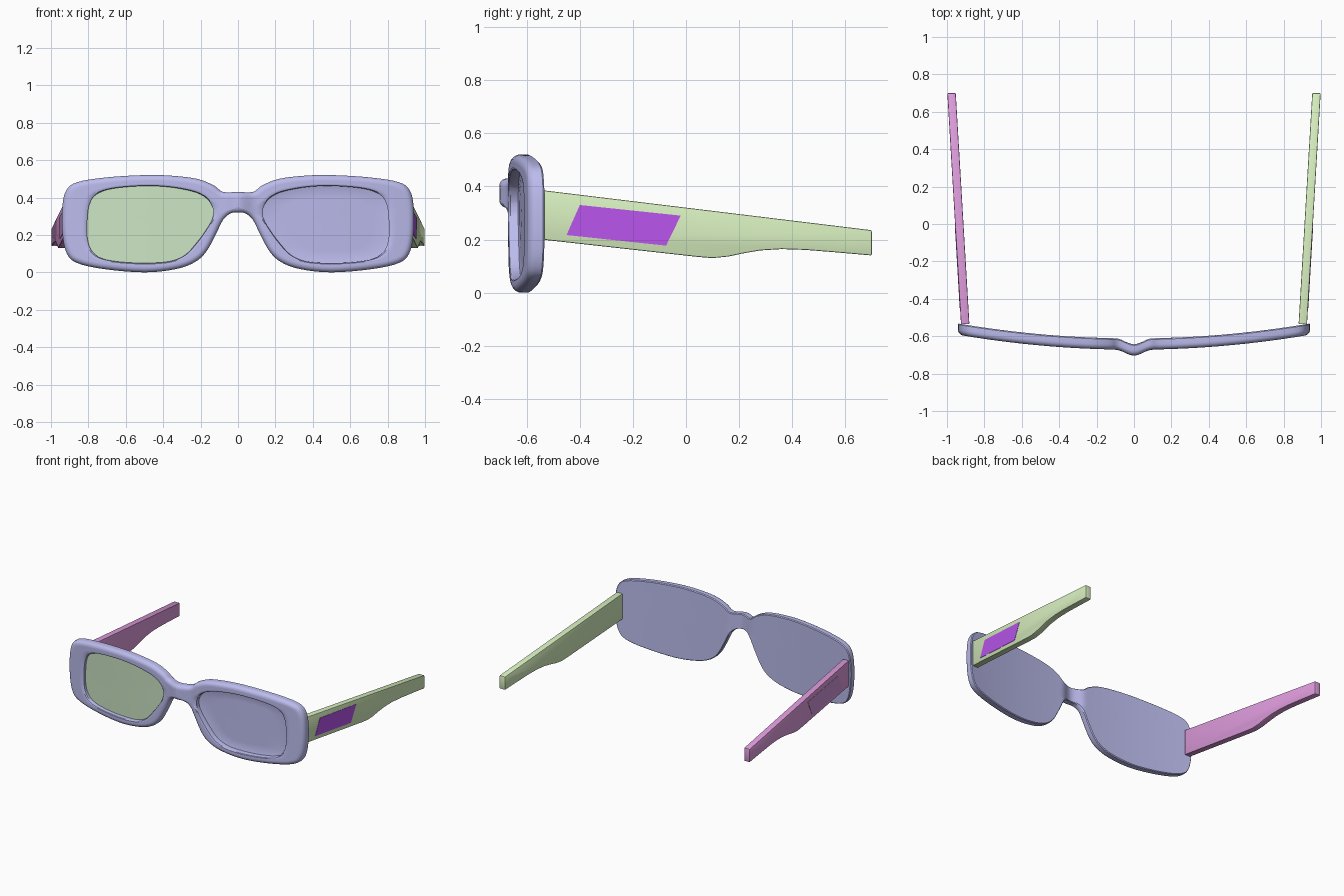
import bpy, bmesh, math
from mathutils import Vector as V

if "Cube" in bpy.data.objects:
    bpy.data.objects.remove(bpy.data.objects["Cube"])


def material(name, rgb):
    m = bpy.data.materials.new(name)
    m.diffuse_color = (*rgb, 1)
    m.use_nodes = True
    m.node_tree.nodes["Principled BSDF"].inputs["Base Color"].default_value = m.diffuse_color
    return m


PURPLE = material("frame_purple", (0.50, 0.50, 0.85))
LENS = material("lens_green", (0.60, 0.78, 0.55))
GREEN = material("arm_green", (0.68, 0.86, 0.52))
PINK = material("arm_pink", (0.73, 0.33, 0.72))
VIOLET = material("panel_violet", (0.48, 0.09, 0.83))
MAUVE = material("panel_mauve", (0.60, 0.30, 0.66))


def finish(name, bm, mat, angle=35):
    bmesh.ops.recalc_face_normals(bm, faces=bm.faces)
    me = bpy.data.meshes.new(name)
    bm.to_mesh(me)
    bm.free()
    ob = bpy.data.objects.new(name, me)
    bpy.context.collection.objects.link(ob)
    me.materials.append(mat)
    bpy.ops.object.select_all(action='DESELECT')
    bpy.context.view_layer.objects.active = ob
    ob.select_set(True)
    bpy.ops.object.shade_smooth_by_angle(angle=math.radians(angle))
    return ob


# Paired outer / opening points of the right half of the front (x, z, x, z)
PAIRS = [
    (0, .43, .132, .335), (.08, .43, .15, .375), (.13, .465, .18, .405),
    (.22, .50, .24, .432), (.36, .517, .36, .455), (.5, .52, .5, .462),
    (.70, .508, .67, .448), (.86, .482, .76, .415), (.92, .435, .795, .36),
    (.94, .34, .806, .28), (.938, .20, .806, .19), (.915, .10, .785, .12),
    (.86, .05, .73, .075), (.72, .018, .62, .055), (.5, 0, .48, .05),
    (.33, .018, .36, .06), (.23, .055, .28, .095), (.17, .11, .22, .16),
    (.12, .20, .175, .22), (.08, .28, .147, .265), (.04, .315, .138, .285),
    (0, .32, .133, .305)]
outer_c = [V(p[:2]) for p in PAIRS]
inner_c = [V(p[2:]) for p in PAIRS]


def flip(p):
    return V((-p.x, p.y))


def spline(pts, before, after, steps=4):
    p = [before] + pts + [after]
    out = []
    for i in range(1, len(p) - 2):
        a, b, c, d = p[i - 1:i + 3]
        for k in range(steps):
            t = k / steps
            out.append(.5 * (2 * b + (c - a) * t + (2 * a - 5 * b + 4 * c - d) * t * t
                             + (3 * b - a - 3 * c + d) * t ** 3))
    return out + [pts[-1].copy()]


outer = spline(outer_c, flip(outer_c[1]), flip(outer_c[-2]))
inner = spline(inner_c, inner_c[-1], inner_c[0])
outer[0].x = outer[-1].x = 0
CENTRE = V((.48, .26))


def inset(d):
    n = len(outer)
    res = []
    for i, p in enumerate(outer):
        a = outer[i - 1] if i else flip(outer[1])
        b = outer[i + 1] if i < n - 1 else flip(outer[-2])
        t = (b - a).normalized()
        res.append(p + V((t.y, -t.x)) * d)
    res[0].x = res[-1].x = 0
    return res


def mix(a, b, t):
    return [p.lerp(q, t) for p, q in zip(a, b)]


def shrink(s):
    return [CENTRE.lerp(p, s) for p in inner]


def back_y(x):
    # Wrap of the front, with the forward bump of the nose bridge
    x = abs(x)
    y = -.612 + .08 * (x / .94) ** 2
    if x < .1:
        y -= .031 * (.5 + .5 * math.cos(math.pi * x / .1))
    return y


def skin(rings, cap_first=True, cap_last=True, sx=1):
    bm = bmesh.new()
    rows = [[bm.verts.new((sx * p.x, back_y(p.x) + y, p.y)) for p in loop]
            for loop, y in rings]
    n = len(rows[0])
    for a, b in zip(rows, rows[1:]):
        for i in range(n):
            j = (i + 1) % n
            f = (a[i], a[j], b[j], b[i])
            if max(abs(v.co.x) for v in f) > 1e-5:
                bm.faces.new(f)
    if cap_first:
        bm.faces.new(rows[0])
    if cap_last:
        bm.faces.new(rows[-1])
    return bm


# Front: rims, bridge and recessed backing in one mirrored skin
back_edge, R = inset(.005), .028
rings = [(shrink(s), 0) for s in (.1, .4, .7, 1)]
rings += [(mix(inner, back_edge, t / 6), 0) for t in range(1, 7)]
rings += [(outer, -.006)]
for k in range(6):
    a = k / 5 * math.pi / 2
    rings.append((inset(R * (1 - math.cos(a))), -.032 - R * math.sin(a)))
front_edge = inset(R)
rings += [(mix(front_edge, inner, t), -.06) for t in (.15, .3, .45, .6, .75)]
rings += [(mix(front_edge, inner, .92), -.057), (inner, -.05), (inner, -.022)]
rings += [(shrink(s), -.02) for s in (.98, .7, .4, .1)]
front = finish("front_frame", skin(rings), PURPLE)
mod = front.modifiers.new("mirror", 'MIRROR')
mod.use_clip = True
mod.merge_threshold = .0005

# Green lens sheet in the left opening
lens = [(shrink(s), -.03) for s in (1, .7, .4, .1)]
finish("left_lens", skin(lens, cap_first=False, sx=-1), LENS)


def arm_x(y):
    return .925 + .073 * (y + .535) / 1.235


def slab(profile, inside, outside, side, bevel):
    # Side outline (y, z) given thickness along the splayed arm
    bm = bmesh.new()
    a, b = [[bm.verts.new((side * (arm_x(y) + off), y, z)) for y, z in profile]
            for off in (inside, outside)]
    n = len(profile)
    bm.faces.new(a)
    bm.faces.new(b)
    for i in range(n):
        j = (i + 1) % n
        bm.faces.new((a[i], a[j], b[j], b[i]))
    bmesh.ops.recalc_face_normals(bm, faces=bm.faces)
    if bevel:
        sharp = [e for e in bm.edges if e.calc_face_angle(0) > .6]
        bmesh.ops.bevel(bm, geom=sharp, offset=bevel, segments=2,
                        profile=.5, affect='EDGES')
    return bm


# Arms with their slanted side panels
ARM = [(-.535, .385), (.70, .235), (.70, .14), (.55, .153), (.45, .161),
       (.36, .164), (.28, .159), (.21, .147), (.16, .136), (.10, .13),
       (.04, .135), (-.535, .199)]
PANEL = [(-.40, .33), (-.02, .29), (-.075, .177), (-.45, .217)]
for label, side, arm_mat, panel_mat in (("right", 1, GREEN, VIOLET),
                                        ("left", -1, PINK, MAUVE)):
    finish(label + "_arm", slab(ARM, -.045, 0, side, .005), arm_mat)
    finish(label + "_arm_panel", slab(PANEL, -.002, .002, side, 0), panel_mat)
